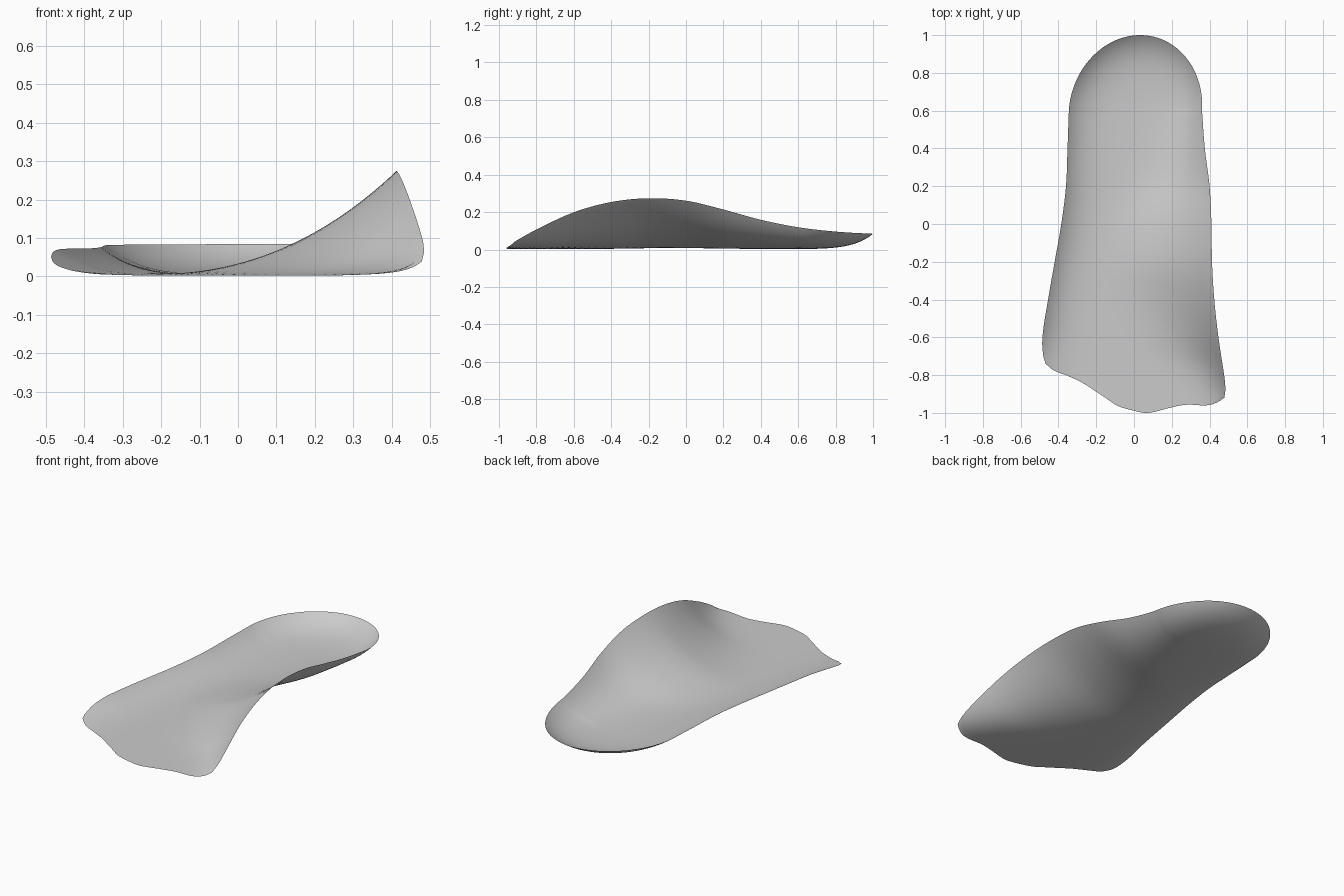
import bpy, bmesh, math

cube = bpy.data.objects.get("Cube")
if cube:
    bpy.data.objects.remove(cube, do_unlink=True)


def curve(*pts):
    """Smooth function through (position, value) points, held flat past the ends."""
    n = len(pts)
    slopes = []
    for i in range(n):
        a, b = pts[max(i - 1, 0)], pts[min(i + 1, n - 1)]
        slopes.append((b[1] - a[1]) / (b[0] - a[0]))

    def f(x):
        if x <= pts[0][0]:
            return pts[0][1]
        for i in range(n - 1):
            (x0, v0), (x1, v1) = pts[i], pts[i + 1]
            if x <= x1:
                h = x1 - x0
                t = (x - x0) / h
                s = t * t * (3 - 2 * t)
                return (v0 + (v1 - v0) * s + h * slopes[i] * t * (1 - t) ** 2
                        - h * slopes[i + 1] * t * t * (1 - t))
        return pts[-1][1]
    return f


# Outline: two sides, and the wavy front edge across the width
left_side = curve((-.8, -.44), (-.76, -.46), (-.7, -.48), (-.6, -.485), (-.4, -.455), (-.2, -.42),
                  (0, -.385), (.2, -.36), (.4, -.352), (.6, -.345))
right_side = curve((-.96, .45), (-.93, .475), (-.87, .484), (-.8, .477), (-.6, .447), (-.4, .425),
                   (-.2, .413), (0, .41), (.2, .4), (.4, .375), (.6, .36))
front_edge = curve((0, -.74), (.03, -.775), (.1, -.805), (.18, -.84), (.28, -.9), (.39, -.96),
                   (.5, -.99), (.58, -1), (.7, -.975), (.8, -.957), (.95, -.957), (1, -.92))

# Rim heights, and how tightly the arch wall curls up towards the right rim
left_rim = curve((-.8, .01), (-.74, .025), (-.6, .055), (-.48, .068), (0, .071), (.6, .079), (1, .082))
right_rim = curve((-1, .004), (-.95, .02), (-.9, .05), (-.8, .105), (-.6, .197), (-.4, .252),
                  (-.2, .272), (0, .259), (.2, .212), (.4, .157), (.6, .117), (.8, .094), (1, .082))
arch_curl = curve((-.95, 9), (-.8, 7), (-.6, 4.2), (-.3, 2.6), (-.1, 2.5), (.1, 3.2), (.3, 5), (.6, 8))

HEEL = .6       # where the round heel begins
REACH = .7      # width over which a wall fades into the floor


def sides(y):
    if y < HEEL:
        return left_side(y), right_side(y)
    k = (y - HEEL) / (1 - HEEL)
    half = .3525 * math.sqrt(max(0, 1 - k * k))
    mid = .0075 + .025 * k
    return mid - half, mid + half


def fade(d, power):
    return max(0, 1 - d / REACH) ** power


def height(x, y, u):
    lo, hi = sides(y)
    if y < HEEL:
        return (left_rim(y) * fade(x - lo, 8) + right_rim(y) * fade(hi - x, arch_curl(y)))
    k = (y - HEEL) / (1 - HEEL)
    r = math.hypot((x - (lo + hi) / 2) / .3525, k)
    rim = left_rim(y) + (right_rim(y) - left_rim(y)) * u
    return rim * fade(.3525 * (1 - min(r, 1)), 8)


# Insole sheet: a grid stretched from the front edge to the tip of the heel
ACROSS, ALONG = 56, 80
bm = bmesh.new()
rows = []
for j in range(ALONG + 1):
    s = math.sin(math.pi / 2 * j / ALONG)
    row = []
    for i in range(ACROSS + 1):
        u = .5 - .5 * math.cos(math.pi * i / ACROSS)
        y0 = front_edge(u)
        y = y0 + (1 - y0) * s
        lo, hi = sides(y)
        x = lo + (hi - lo) * u
        row.append(bm.verts.new((x, y, .002 + height(x, y, u))))
    rows.append(row)
for a, b in zip(rows, rows[1:]):
    for i in range(ACROSS):
        bm.faces.new((a[i], a[i + 1], b[i + 1], b[i]))
bmesh.ops.remove_doubles(bm, verts=bm.verts[:], dist=.0005)
for f in bm.faces:
    f.smooth = True

mesh = bpy.data.meshes.new("insole")
bm.to_mesh(mesh)
bm.free()
insole = bpy.data.objects.new("insole", mesh)
bpy.context.collection.objects.link(insole)

grey = bpy.data.materials.new("plain grey")
grey.use_nodes = True
colour = (.6, .6, .6, 1)
grey.diffuse_color = colour
grey.node_tree.nodes["Principled BSDF"].inputs["Base Color"].default_value = colour
mesh.materials.append(grey)
